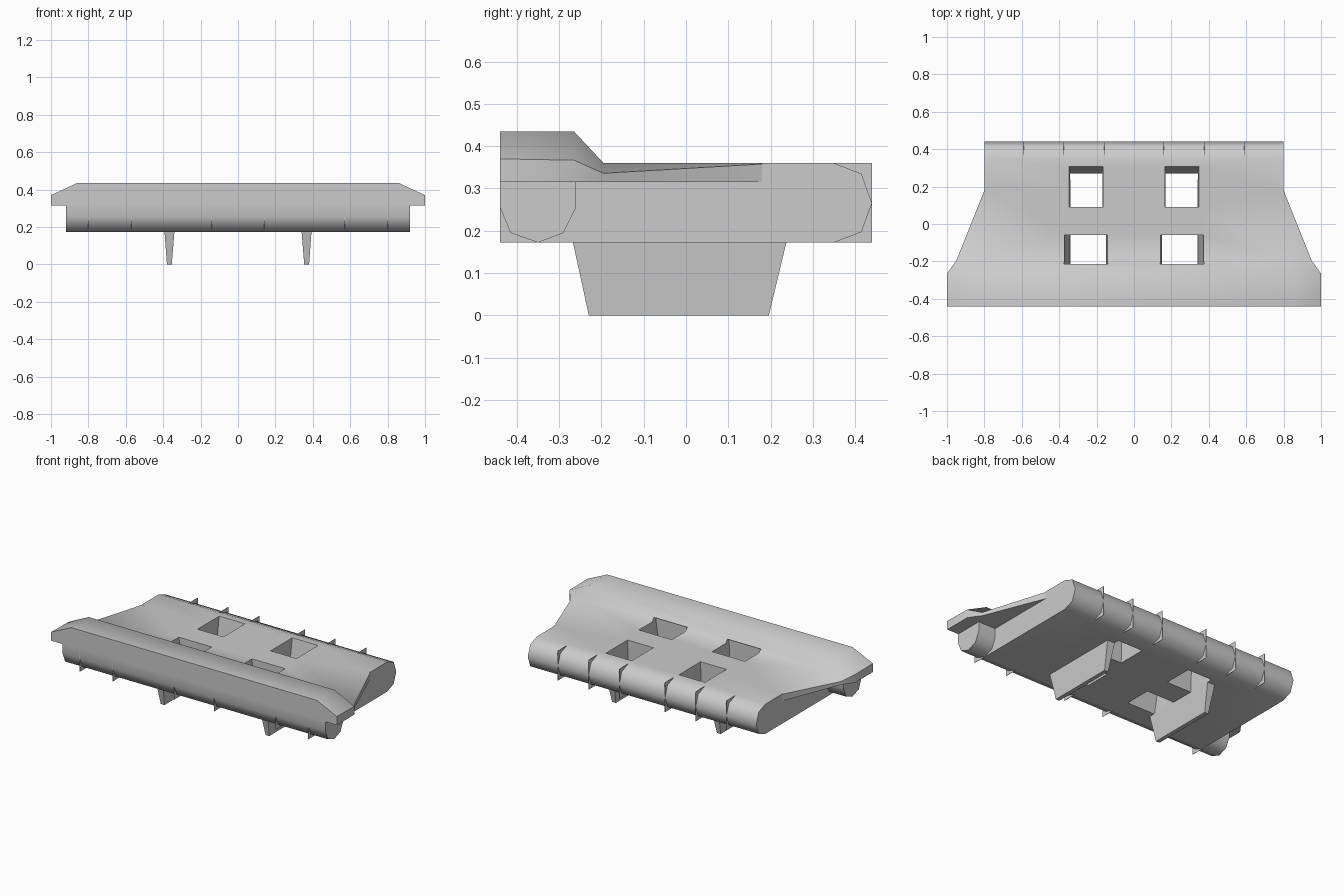
import bpy, bmesh

if "Cube" in bpy.data.objects:
    bpy.data.objects.remove(bpy.data.objects["Cube"])


def loft(name, rings, caps=True):
    """Skin a list of equal-length closed rings into one solid."""
    bm = bmesh.new()
    vs = [[bm.verts.new(p) for p in ring] for ring in rings]
    n = len(vs[0])
    for a, b in zip(vs, vs[1:]):
        for i in range(n):
            bm.faces.new((a[i], a[(i + 1) % n], b[(i + 1) % n], b[i]))
    if caps:
        bm.faces.new(vs[0])
        bm.faces.new(vs[-1])
    bmesh.ops.recalc_face_normals(bm, faces=bm.faces)
    mesh = bpy.data.meshes.new(name)
    bm.to_mesh(mesh)
    bm.free()
    ob = bpy.data.objects.new(name, mesh)
    bpy.context.collection.objects.link(ob)
    return ob


def extrude_x(name, profile, x0, x1):
    return loft(name, [[(x, y, z) for y, z in profile] for x in (x0, x1)])


def rect(x0, x1, y0, y1, z):
    return [(x0, y0, z), (x1, y0, z), (x1, y1, z), (x0, y1, z)]


def select(ob):
    bpy.ops.object.select_all(action='DESELECT')
    ob.select_set(True)
    bpy.context.view_layer.objects.active = ob


# Main slab with faceted round rear edge
body = extrude_x("link_body", [
    (-0.35, 0.172), (-0.35, 0.33), (0.18, 0.33), (0.18, 0.36), (0.35, 0.36),
    (0.415, 0.335), (0.44, 0.265), (0.415, 0.197), (0.35, 0.172)], -0.8, 0.8)

# Front pin housing, wider than the slab
extrude_x("front_pin_housing", [
    (-0.44, 0.32), (-0.44, 0.255), (-0.415, 0.195), (-0.35, 0.172),
    (-0.29, 0.195), (-0.26, 0.255), (-0.26, 0.32)], -0.92, 0.92)

# Tread plate: y, half width, edge height, shoulder x, top height
sections = [(-0.44, 1.0, 0.37, 0.86, 0.435), (-0.265, 1.0, 0.367, 0.86, 0.435),
            (-0.195, 0.95, 0.336, 0.83, 0.36), (0.18, 0.80, 0.358, 0.78, 0.36)]
plate = loft("tread_plate", [
    [(-w, y, 0.315), (w, y, 0.315), (w, y, e), (s, y, t), (-s, y, t), (-w, y, e)]
    for y, w, e, s, t in sections])

# Four tapered windows cut through slab and plate
cutters = []
for s in (-1, 1):
    cutters.append(loft("rear_window_cutter", [
        rect(s * 0.17, s * 0.34, 0.09, 0.265, 0.14),
        rect(s * 0.165, s * 0.347, 0.09, 0.31, 0.38)]))
    cutters.append(loft("front_window_cutter", [
        rect(s * 0.15, s * 0.338, -0.23, -0.06, 0.14),
        rect(s * 0.14, s * 0.375, -0.23, -0.06, 0.38)]))
for ob in (body, plate):
    select(ob)
    for c in cutters:
        m = ob.modifiers.new("window", 'BOOLEAN')
        m.operation, m.solver, m.object = 'DIFFERENCE', 'EXACT', c
        bpy.ops.object.modifier_apply(modifier=m.name)
for c in cutters:
    bpy.data.objects.remove(c)

# Guide teeth underneath
for s in (-1, 1):
    loft("guide_tooth", [
        rect(s * 0.34, s * 0.393, -0.268, 0.238, 0.175),
        rect(s * 0.354, s * 0.38, -0.23, 0.196, 0.0)])

# Thin knuckle divider fins along both edges
for s in (-1, 1):
    for x in (0.16, 0.375, 0.59):
        extrude_x("rear_fin", [(0.34, 0.172), (0.44, 0.172), (0.44, 0.36), (0.34, 0.36)],
                  s * x - 0.001, s * x + 0.001)
    for x in (0.14, 0.57, 0.80):
        extrude_x("front_fin", [(-0.44, 0.172), (-0.35, 0.172), (-0.35, 0.31), (-0.44, 0.31)],
                  s * x - 0.001, s * x + 0.001)

# Smooth shading with sharp edges kept
for ob in list(bpy.context.scene.objects):
    select(ob)
    bpy.ops.object.shade_smooth_by_angle(angle=0.9)
